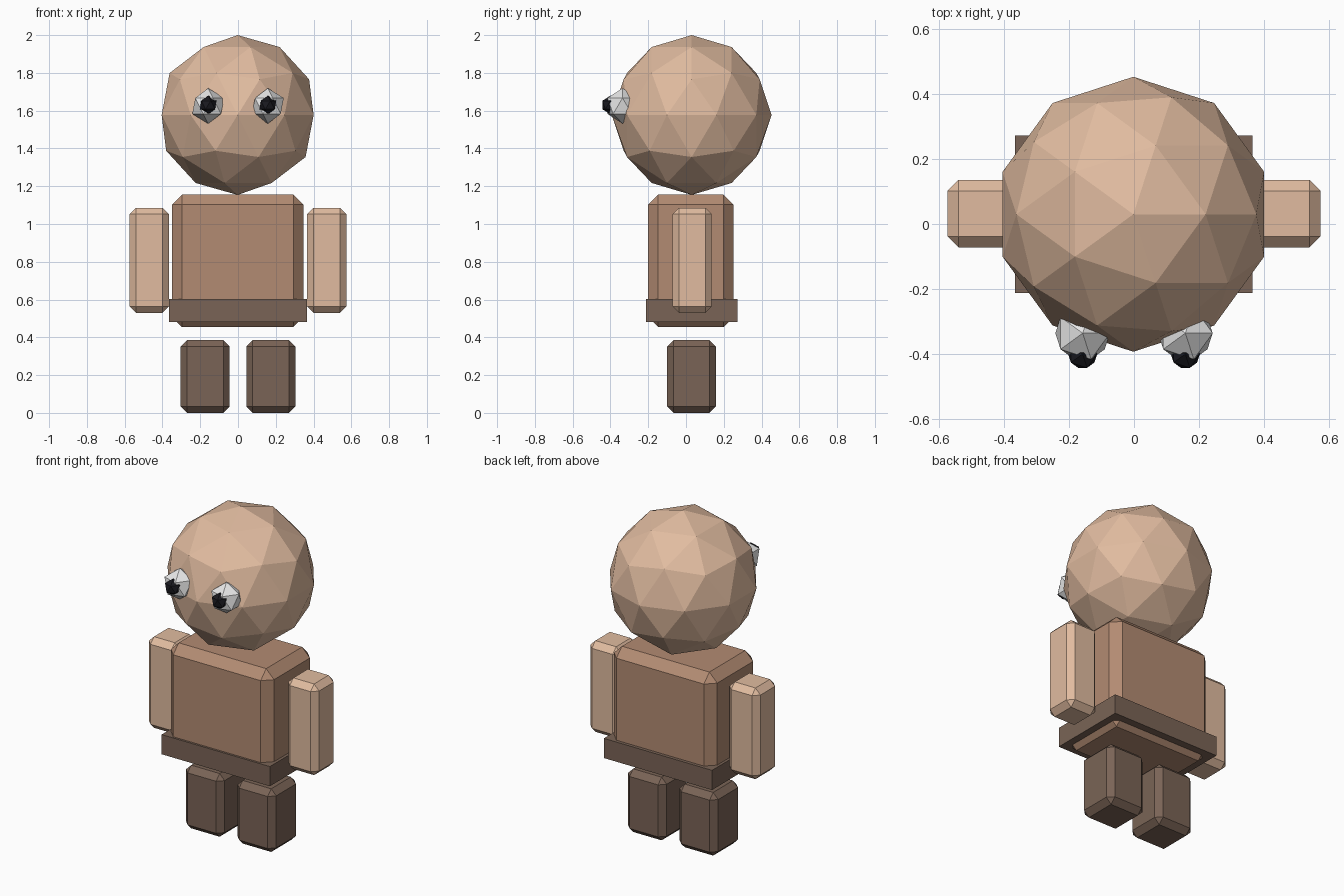
import bpy
import bmesh
from mathutils import Vector

cube = bpy.data.objects.get("Cube")
if cube:
    bpy.data.objects.remove(cube, do_unlink=True)


def material(name, rgb):
    mat = bpy.data.materials.new(name)
    mat.use_nodes = True
    mat.diffuse_color = (*rgb, 1)
    mat.node_tree.nodes["Principled BSDF"].inputs["Base Color"].default_value = (*rgb, 1)
    return mat


skin = material("skin", (0.75, 0.50, 0.35))
shirt = material("brown shirt", (0.45, 0.26, 0.17))
trousers = material("dark brown", (0.195, 0.127, 0.093))
white = material("eye white", (0.80, 0.80, 0.80))
black = material("pupil black", (0.01, 0.01, 0.014))


def add_object(name, bm, centre, mat):
    mesh = bpy.data.meshes.new(name)
    bm.to_mesh(mesh)
    bm.free()
    mesh.materials.append(mat)
    obj = bpy.data.objects.new(name, mesh)
    obj.location = centre
    bpy.context.collection.objects.link(obj)
    return obj


def block(name, low, high, mat, chamfer=0):
    """Box between two corners, with optional chamfered edges."""
    low, high = Vector(low), Vector(high)
    bm = bmesh.new()
    bmesh.ops.create_cube(bm, size=1)
    bmesh.ops.scale(bm, vec=high - low, verts=bm.verts)
    if chamfer:
        bmesh.ops.bevel(bm, geom=bm.edges[:], offset=chamfer, segments=1,
                        affect='EDGES', profile=0.5)
    return add_object(name, bm, (low + high) / 2, mat)


def ball(name, centre, radius, detail, mat):
    """Faceted ball."""
    bm = bmesh.new()
    bmesh.ops.create_icosphere(bm, subdivisions=detail, radius=radius)
    return add_object(name, bm, centre, mat)


# Head and body
ball("head", (-0.002, 0.03, 1.577), 0.423, 2, skin)
block("torso", (-0.35, -0.2, 0.455), (0.346, 0.252, 1.155), shirt, 0.053)
block("belt", (-0.366, -0.213, 0.482), (0.364, 0.272, 0.602), trousers)

# Paired parts
for side, s in (("left", 1), ("right", -1)):
    ball(side + "_eye", (s * 0.158, -0.336, 1.625), 0.094, 1, white)
    ball(side + "_pupil", (s * 0.158, -0.4, 1.63), 0.05, 1, black)
    arm, leg = s * 0.47, s * 0.174
    block(side + "_arm", (arm - 0.104, -0.072, 0.53), (arm + 0.104, 0.136, 1.086), skin, 0.034)
    block(side + "_leg", (leg - 0.13, -0.1, 0), (leg + 0.13, 0.158, 0.385), trousers, 0.034)
